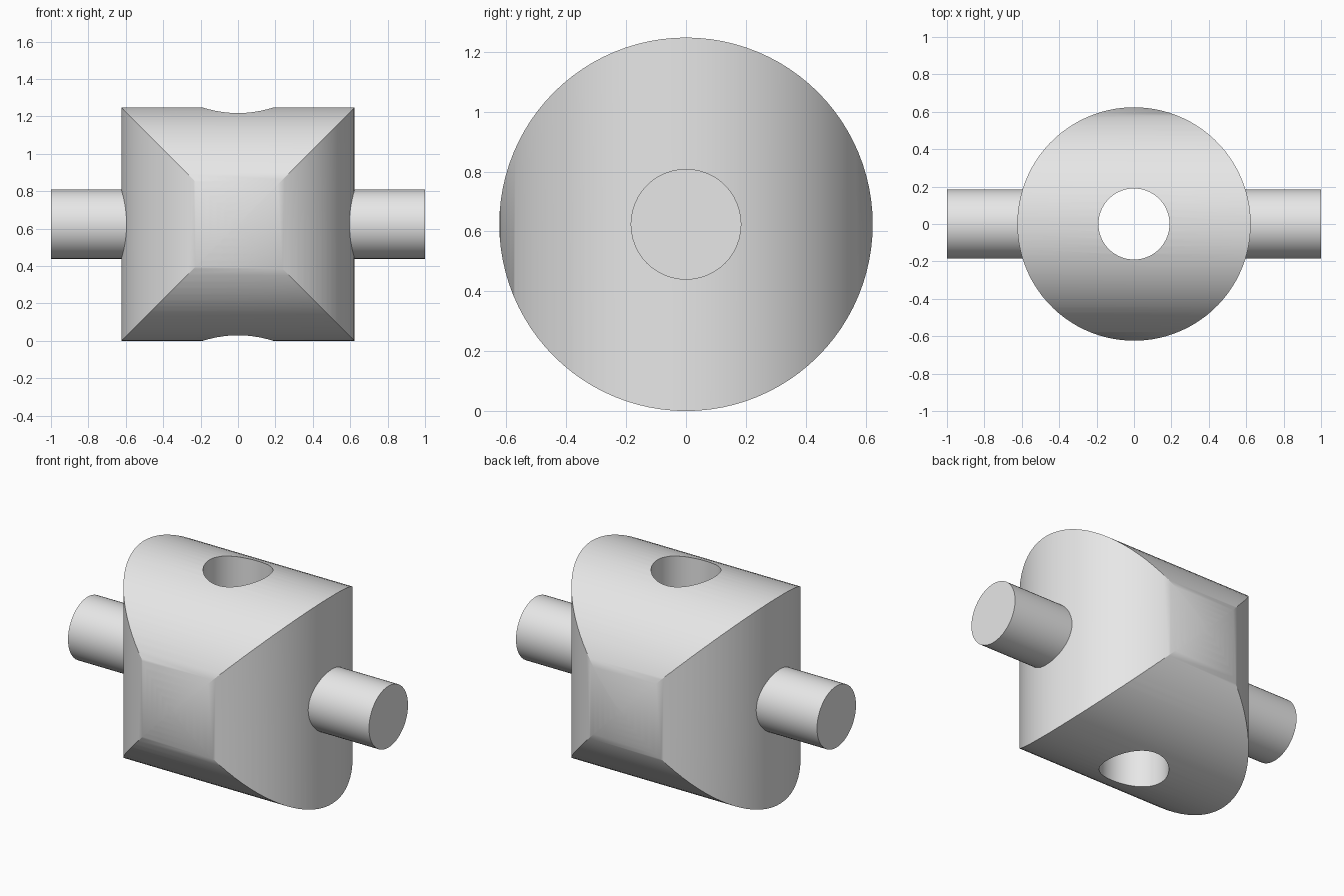
import bpy
import math

cube = bpy.data.objects.get("Cube")
if cube:
    bpy.data.objects.remove(cube, do_unlink=True)

R = 0.624          # body radius, also the height of the centre
HOLE_R = 0.19
ROD_R = 0.185
ROD_START = 0.575  # rods begin just inside the body wall

grey = bpy.data.materials.new("plain_grey")
grey.use_nodes = True
colour = (0.8, 0.8, 0.8, 1)
grey.diffuse_color = colour
grey.node_tree.nodes["Principled BSDF"].inputs["Base Color"].default_value = colour


def cylinder(name, radius, length, x=0, along_x=False, twist=0.0, sides=96):
    turn = twist * 2 * math.pi / sides
    rotation = (0, math.pi / 2, 0) if along_x else (0, 0, turn)
    bpy.ops.mesh.primitive_cylinder_add(
        vertices=sides, radius=radius, depth=length,
        location=(x, 0, R), rotation=rotation)
    obj = bpy.context.object
    obj.name = name
    obj.data.materials.append(grey)
    return obj


def activate(obj):
    bpy.ops.object.select_all(action='DESELECT')
    obj.select_set(True)
    bpy.context.view_layer.objects.active = obj


def combine(target, tool, operation):
    activate(target)
    mod = target.modifiers.new(operation.lower(), 'BOOLEAN')
    mod.operation = operation
    mod.solver = 'EXACT'
    mod.object = tool
    bpy.ops.object.modifier_apply(modifier=mod.name)
    bpy.data.objects.remove(tool, do_unlink=True)


def smooth(obj):
    activate(obj)
    bpy.ops.object.shade_smooth_by_angle(angle=math.radians(30))


# Body: overlap of two crossed cylinders with a vertical through hole
body = cylinder("body", R, 3 * R, along_x=True)
combine(body, cylinder("upright_cutter", R, 3 * R, twist=0.3), 'INTERSECT')
combine(body, cylinder("hole_cutter", HOLE_R, 4 * R, twist=0.2, sides=64), 'DIFFERENCE')
smooth(body)

# Side rods
for side, name in ((1, "left_rod"), (-1, "right_rod")):
    rod = cylinder(name, ROD_R, 1 - ROD_START, x=side * (1 + ROD_START) / 2,
                   along_x=True, sides=48)
    smooth(rod)
